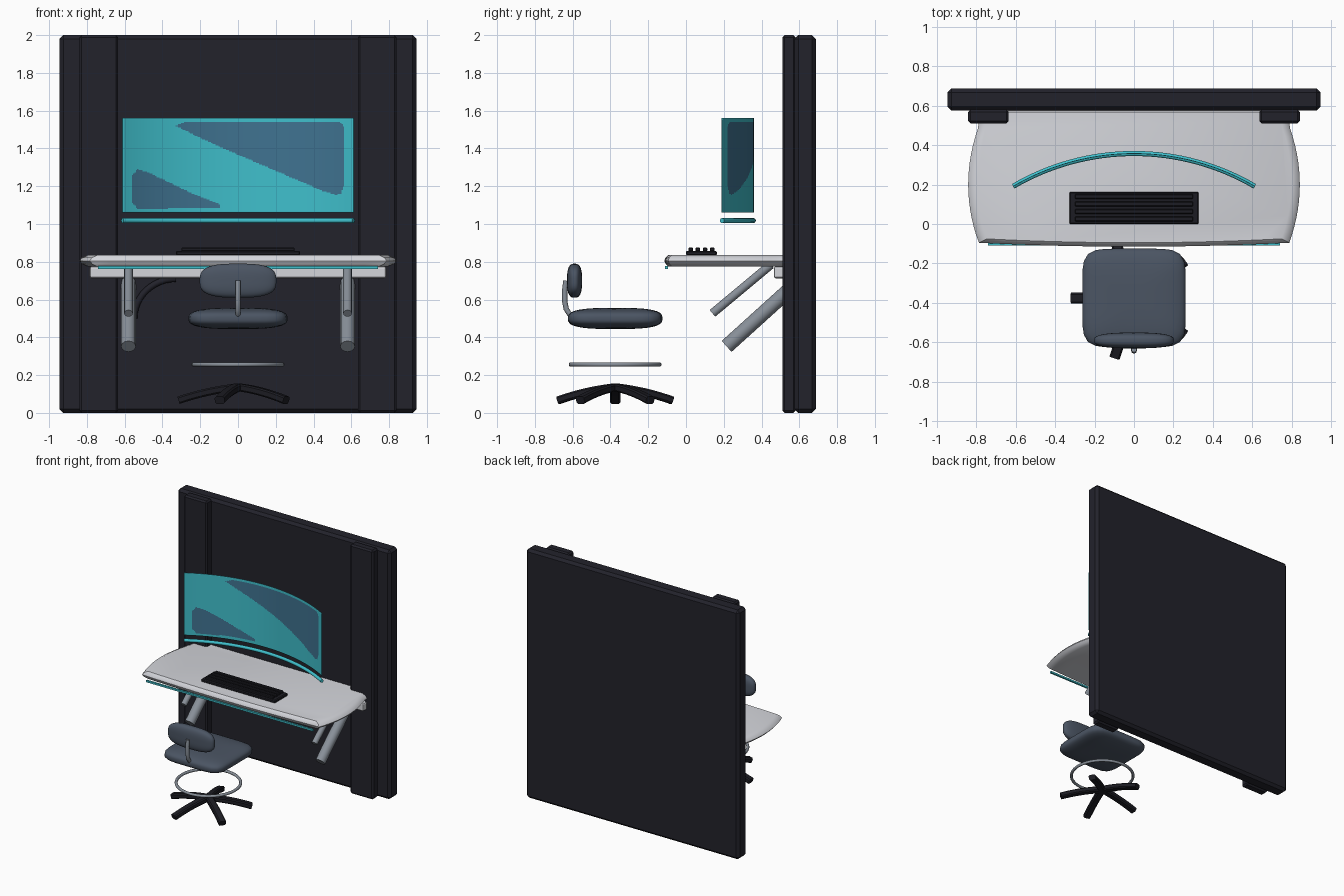
import bpy, bmesh, math
from mathutils import Vector, Matrix

if "Cube" in bpy.data.objects:
    bpy.data.objects.remove(bpy.data.objects["Cube"])


def mat(name, r, g, b):
    m = bpy.data.materials.new(name)
    m.diffuse_color = (r, g, b, 1)
    m.use_nodes = True
    m.node_tree.nodes["Principled BSDF"].inputs["Base Color"].default_value = m.diffuse_color
    return m


WALL = mat("dark wall", 0.016, 0.016, 0.024)
BLACK = mat("black plastic", 0.012, 0.012, 0.017)
WHITE = mat("desk white", 0.66, 0.67, 0.71)
STEEL = mat("grey metal", 0.25, 0.28, 0.32)
SLATE = mat("slate cushion", 0.07, 0.09, 0.125)
CYAN = mat("cyan glow", 0.05, 0.52, 0.60)
BLUE = mat("screen blue", 0.05, 0.17, 0.28)


def make(name, bm, *mats, smooth=True):
    bmesh.ops.recalc_face_normals(bm, faces=bm.faces)
    me = bpy.data.meshes.new(name)
    bm.to_mesh(me)
    bm.free()
    for m in mats:
        me.materials.append(m)
    ob = bpy.data.objects.new(name, me)
    bpy.context.collection.objects.link(ob)
    finish(ob, smooth)
    return ob


def finish(ob, smooth=True):
    bpy.ops.object.select_all(action='DESELECT')
    ob.select_set(True)
    bpy.context.view_layer.objects.active = ob
    if smooth:
        bpy.ops.object.shade_smooth_by_angle(angle=math.radians(35))


def box(name, lo, hi, m, bevel=0.0, segments=1):
    bm = bmesh.new()
    bmesh.ops.create_cube(bm, size=1)
    for v in bm.verts:
        v.co = Vector([(a + b) / 2 + c * (b - a) for a, b, c in zip(lo, hi, v.co)])
    if bevel:
        bmesh.ops.bevel(bm, geom=bm.edges[:], offset=bevel, segments=segments,
                        profile=0.5, affect='EDGES')
    return make(name, bm, m, smooth=False)


def tube(name, pts, r, m, cyclic=False):
    cu = bpy.data.curves.new(name, 'CURVE')
    cu.dimensions = '3D'
    cu.bevel_depth = r
    cu.bevel_resolution = 4
    cu.use_fill_caps = True
    sp = cu.splines.new('POLY')
    sp.points.add(len(pts) - 1)
    for p, q in zip(sp.points, pts):
        p.co = (*q, 1)
    sp.use_cyclic_u = cyclic
    cu.materials.append(m)
    ob = bpy.data.objects.new(name, cu)
    bpy.context.collection.objects.link(ob)
    finish(ob, False)
    bpy.ops.object.convert(target='MESH')
    finish(bpy.context.view_layer.objects.active)


def cushion(name, centre, half, n, m, upright=False):
    # rounded pad: n squares the outline, m squares the edge
    bm = bmesh.new()
    bmesh.ops.create_uvsphere(bm, u_segments=48, v_segments=24, radius=1)
    for v in bm.verts:
        x, y, z = (abs(c) for c in v.co)
        v.co *= ((x**n + y**n)**(m / n) + z**m)**(-1 / m)
        if upright:
            v.co = Vector((v.co.x, -v.co.z, v.co.y))
        v.co = Vector([c + h * k for c, h, k in zip(centre, half, v.co)])
    make(name, bm, SLATE)


# wall and its two pillars
box("wall_panel", (-0.945, 0.575, 0.0), (0.945, 0.687, 2.0), WALL, 0.02)
for s, side in ((-1, "left"), (1, "right")):
    x = sorted((s * 0.635, s * 0.84))
    box(side + "_pillar", (x[0], 0.51, 0.0), (x[1], 0.58, 2.0), WALL, 0.012)
    # slanted desk supports
    tube(side + "_thick_strut", [(s * 0.58, 0.215, 0.352), (s * 0.58, 0.60, 0.70)], 0.039, STEEL)
    tube(side + "_thin_strut", [(s * 0.58, 0.14, 0.527), (s * 0.58, 0.45, 0.785)], 0.023, STEEL)

# desk top: bowed outline lofted through a rounded edge
N = 16
outline = []
for i in range(N):
    x = -0.785 + 1.57 * i / N
    outline.append((x, -0.095 - 0.02 * (1 - (x / 0.785)**2)))
for i in range(N + 1):
    y = -0.095 + 0.66 * i / N
    outline.append((0.84 - 0.055 * ((y - 0.2) / 0.3)**2 if y < 0.5 else 0.785, y))
for i in range(N):
    y = 0.565 - 0.66 * i / N
    outline.append((-(0.84 - 0.055 * ((y - 0.2) / 0.3)**2) if y < 0.5 else -0.785, y))
bm = bmesh.new()
rings = []
for z, t in ((0.775, 1), (0.788, 0.35), (0.805, 0), (0.822, 0.3), (0.835, 1)):
    rings.append([bm.verts.new((x * (1 - 0.05 * t), 0.565 + (y - 0.565) * (1 - 0.03 * t), z))
                  for x, y in outline])
for a, b in zip(rings, rings[1:]):
    for i in range(len(a)):
        j = (i + 1) % len(a)
        bm.faces.new((a[i], a[j], b[j], b[i]))
bm.faces.new(rings[0])
bm.faces.new(rings[-1])
make("desk_top", bm, WHITE)

# beam, light strip and cable under the desk
box("desk_beam", (-0.785, 0.465, 0.712), (0.785, 0.575, 0.776), WHITE, 0.012, 2)
box("light_strip", (-0.74, -0.11, 0.763), (0.74, -0.095, 0.777), CYAN)
cable = [Vector((-0.33 - 0.22 * math.sin(a), 0.55, 0.50 + 0.21 * math.cos(a)))
         for a in (math.pi / 2 * i / 12 for i in range(13))]
tube("cable", cable, 0.017, WALL)

# keyboard with four key rows
box("keyboard_base", (-0.328, 0.0, 0.833), (0.328, 0.163, 0.858), BLACK, 0.006)
for i in range(4):
    y = 0.025 + i * 0.038
    box("key_row_%d" % (i + 1), (-0.3, y - 0.012, 0.855), (0.3, y + 0.012, 0.875), BLACK, 0.004)

# curved screen with two blue patches
R, HALF = 1.21, math.asin(0.612 / 1.21)


def arc(a, z):
    return Vector((R * math.sin(a), 0.357 - R + R * math.cos(a), z))


BIG = [(-0.33, 1.52), (-0.28, 1.54), (0.54, 1.54), (0.563, 1.515), (0.56, 1.2),
       (0.545, 1.16), (0.52, 1.155), (0.45, 1.175), (-0.1, 1.41), (-0.22, 1.465)]
SMALL = [(-0.56, 1.26), (-0.53, 1.29), (-0.48, 1.275), (-0.25, 1.165), (-0.1, 1.105),
         (-0.1, 1.085), (-0.53, 1.08), (-0.56, 1.11)]


def inside(x, z, poly):
    hit = False
    for (x1, z1), (x2, z2) in zip(poly, poly[1:] + poly[:1]):
        if (z1 > z) != (z2 > z) and x < x1 + (z - z1) * (x2 - x1) / (z2 - z1):
            hit = not hit
    return hit


bm = bmesh.new()
NX, NZ = 160, 80
grid = [[bm.verts.new(arc(HALF * (2 * i / NX - 1), 1.06 + 0.5 * k / NZ)) for k in range(NZ + 1)]
        for i in range(NX + 1)]
for i in range(NX):
    for k in range(NZ):
        f = bm.faces.new((grid[i][k], grid[i + 1][k], grid[i + 1][k + 1], grid[i][k + 1]))
        c = f.calc_center_median()
        f.material_index = int(inside(c.x, c.z, BIG) or inside(c.x, c.z, SMALL))
screen = make("curved_screen", bm, CYAN, BLUE)
sol = screen.modifiers.new("thickness", 'SOLIDIFY')
sol.thickness = 0.004
sol.offset = 0
tube("screen_light_bar", [arc(HALF * (i / 16 - 1), 1.018) for i in range(33)], 0.013, CYAN)

# chair cushions, back post and foot ring
CY = -0.375
cushion("seat", (0, CY, 0.5), (0.262, 0.25, 0.056), 6, 3)
cushion("backrest", (0, -0.59, 0.70), (0.203, 0.04, 0.09), 3, 2.8, upright=True)
tube("back_post", [(0, -0.636, 0.70), (0, -0.642, 0.65), (0, -0.642, 0.59), (0, -0.634, 0.55),
                   (0, -0.615, 0.52), (0, -0.58, 0.50), (0, -0.54, 0.49)], 0.014, STEEL)
tube("foot_ring", [(0.235 * math.cos(a), CY + 0.235 * math.sin(a), 0.256)
                   for a in (math.tau * i / 48 for i in range(48))], 0.011, STEEL, cyclic=True)

# five arched base legs
for n in range(5):
    bm = bmesh.new()
    prev = None
    for i in range(11):
        r = 0.315 * i / 10
        z = 0.136 - 0.1 * r - 0.38 * r * r
        up = Vector((0.1 + 0.76 * r, 0, 1)).normalized() * 0.02
        ring = []
        for w, h in ((-1, -0.6), (-0.7, -1), (0.7, -1), (1, -0.6),
                     (1, 0.6), (0.7, 1), (-0.7, 1), (-1, 0.6)):
            ring.append(bm.verts.new(Vector((r, 0.027 * w, z)) + up * h))
        if prev:
            for k in range(8):
                bm.faces.new((prev[k], prev[k - 1], ring[k - 1], ring[k]))
        else:
            bm.faces.new(ring)
        prev = ring
    bm.faces.new(prev)
    bm.transform(Matrix.Translation((0, CY, 0)) @ Matrix.Rotation(math.radians(36 + 72 * n), 4, 'Z'))
    make("base_leg_%d" % (n + 1), bm, BLACK)
